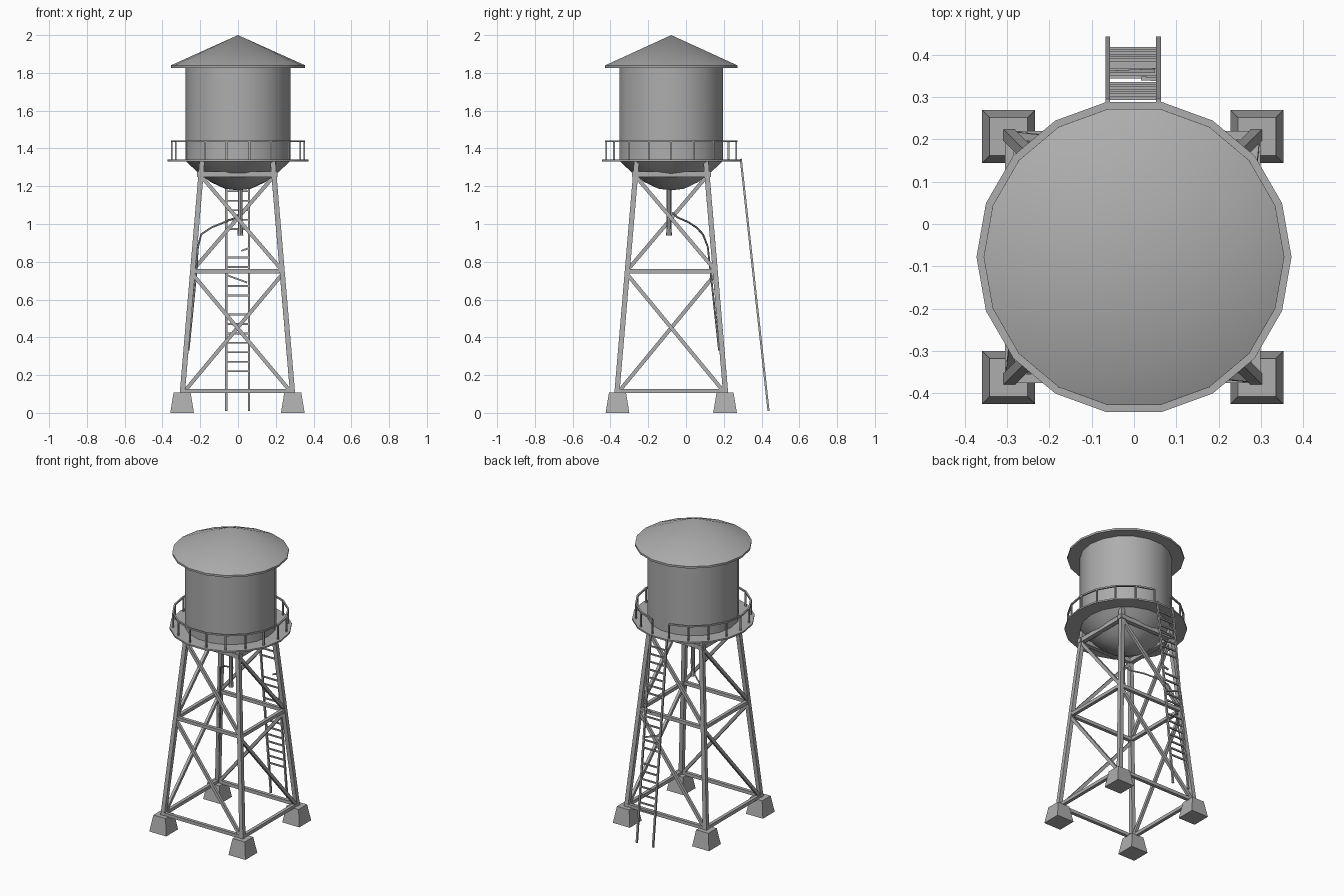
import bpy, bmesh, math
from mathutils import Vector, Matrix

if "Cube" in bpy.data.objects:
    bpy.data.objects.remove(bpy.data.objects["Cube"])

CY = -0.078      # tower axis in y
N = 18           # sides of the round parts

GREY = bpy.data.materials.new("dark_grey")
GREY.diffuse_color = (0.42, 0.42, 0.42, 1)
GREY.use_nodes = True
GREY.node_tree.nodes["Principled BSDF"].inputs["Base Color"].default_value = GREY.diffuse_color


def finish(bm, name, smooth=False):
    bmesh.ops.recalc_face_normals(bm, faces=bm.faces[:])
    me = bpy.data.meshes.new(name)
    bm.to_mesh(me)
    bm.free()
    me.materials.append(GREY)
    ob = bpy.data.objects.new(name, me)
    bpy.context.collection.objects.link(ob)
    if smooth:
        bpy.context.view_layer.objects.active = ob
        ob.select_set(True)
        bpy.ops.object.shade_smooth_by_angle(angle=math.radians(35))
        ob.select_set(False)
    return ob


def lathe(name, profile, x=0, y=CY, n=N, closed=False):
    bm = bmesh.new()
    vs = [bm.verts.new((r, 0, z)) for r, z in profile]
    pairs = list(zip(vs, vs[1:]))
    if closed:
        pairs.append((vs[-1], vs[0]))
    es = [bm.edges.new(p) for p in pairs]
    bmesh.ops.spin(bm, geom=vs + es, cent=(0, 0, 0), axis=(0, 0, 1),
                   angle=math.tau, steps=n, use_duplicate=False)
    bmesh.ops.remove_doubles(bm, verts=bm.verts[:], dist=1e-5)
    bmesh.ops.translate(bm, verts=bm.verts[:], vec=(x, y, 0))
    return finish(bm, name, True)


def bar(bm, a, b, w, h=None):
    """Box of section w x h from a to b."""
    a, b = Vector(a), Vector(b)
    d = b - a
    axis = min(range(3), key=lambda i: abs(d[i]))
    ref = Vector([float(i == axis) for i in range(3)])
    z = d.normalized()
    x = (ref - z * ref.dot(z)).normalized()
    y = z.cross(x)
    m = Matrix((x, y, z)).transposed().to_4x4()
    m.translation = (a + b) / 2
    bmesh.ops.create_cube(bm, size=1, matrix=m @ Matrix.Diagonal((w, h or w, d.length, 1)))


def half(z):
    """Half spacing of the legs at height z."""
    return 0.293 + (0.187 - 0.293) * (z - 0.09) / 1.245


def corner(i, z):
    sx, sy = [(1, 1), (-1, 1), (-1, -1), (1, -1)][i % 4]
    s = half(z)
    return Vector((sx * s - 0.003, CY + sy * (s - 0.004), z))


# Roof, tank with bowl bottom, walkway
lathe("roof", [(0, 2.0), (0.355, 1.84), (0.355, 1.827), (0, 1.827)])
lathe("tank", [(0, 1.83), (0.279, 1.83), (0.279, 1.335), (0.215, 1.275),
               (0.145, 1.222), (0.07, 1.187), (0, 1.178)])
lathe("walkway", [(0.26, 1.342), (0.372, 1.342), (0.372, 1.332), (0.26, 1.332)], closed=True)

# Railing, open at the back where the ladder arrives
bm = bmesh.new()
ring = [Vector((0.35 * math.cos(math.tau * i / N), CY + 0.35 * math.sin(math.tau * i / N), 0))
        for i in range(N)]
for i, p in enumerate(ring):
    bar(bm, p + Vector((0, 0, 1.335)), p + Vector((0, 0, 1.44)), 0.009)
    if i != 4:
        up = Vector((0, 0, 1.438))
        bar(bm, p + up, ring[(i + 1) % N] + up, 0.010)
finish(bm, "railing")

# Footings
bm = bmesh.new()
for i in range(4):
    c = corner(i, 0.09)
    bmesh.ops.create_cone(bm, cap_ends=True, segments=4, radius1=0.0627 * math.sqrt(2),
                          radius2=0.045 * math.sqrt(2), depth=0.108,
                          matrix=Matrix.Translation((c.x, CY + (c.y - CY) * 0.985, 0.054))
                          @ Matrix.Rotation(math.pi / 4, 4, 'Z'))
finish(bm, "footings")

# Legs
bm = bmesh.new()
for i in range(4):
    bar(bm, corner(i, 0.09), corner(i, 1.335), 0.027)
finish(bm, "legs")

# Horizontal beams, and one diagonal brace per panel running round the tower
beams, braces = bmesh.new(), bmesh.new()
for i in range(4):
    for z, w, extra in ((0.115, 0.022, 0), (0.75, 0.022, 0.008), (1.263, 0.029, 0.02)):
        a, b = corner(i, z), corner(i + 1, z)
        d = (b - a).normalized() * extra
        bar(beams, a - d, b + d, w)
    for lo, hi in ((0.10, 0.735), (0.755, 1.255)):
        bar(braces, corner(i + 1, lo), corner(i, hi), 0.018, 0.020)
finish(beams, "beams")
finish(braces, "diagonal_braces")


# Leaning ladder with missing and broken rungs
def lad(x, z):
    return Vector((x - 0.002, 0.437 - (z - 0.01) * 0.147 / 1.335, z))


bm = bmesh.new()
for s in (-1, 1):
    bar(bm, lad(s * 0.06, 0.01), lad(s * 0.06, 1.345), 0.011)
for k in range(22):
    z = 0.22 + k * 0.0502
    if k == 10:
        bar(bm, lad(-0.059, 0.73), lad(0.05, 0.69), 0.009)
    elif k == 13:
        bar(bm, lad(0.02, 0.858), lad(0.059, 0.872), 0.009)
    elif k not in (7, 14):
        bar(bm, lad(-0.059, z), lad(0.059, z), 0.009)
finish(bm, "ladder")

# Spout below the tank
lathe("spout", [(0, 1.2), (0.012, 1.2), (0.012, 0.985), (0.016, 0.94), (0, 0.94)],
      x=0.012, y=-0.09, n=8)

# Pull rope from the spout down the back left leg
cu = bpy.data.curves.new("rope", 'CURVE')
cu.dimensions = '3D'
cu.bevel_depth = 0.005
cu.bevel_resolution = 1
pts = [(0.01, -0.07, 1.06), (-0.01, -0.045, 1.035), (-0.07, 0.012, 1.01), (-0.14, 0.055, 0.982),
       (-0.195, 0.09, 0.945), (-0.212, 0.115, 0.88), (-0.225, 0.135, 0.70), (-0.262, 0.175, 0.33)]
sp = cu.splines.new('POLY')
sp.points.add(len(pts) - 1)
for p, co in zip(sp.points, pts):
    p.co = (*co, 1)
cu.use_fill_caps = True
cu.materials.append(GREY)
bpy.context.collection.objects.link(bpy.data.objects.new("rope", cu))
